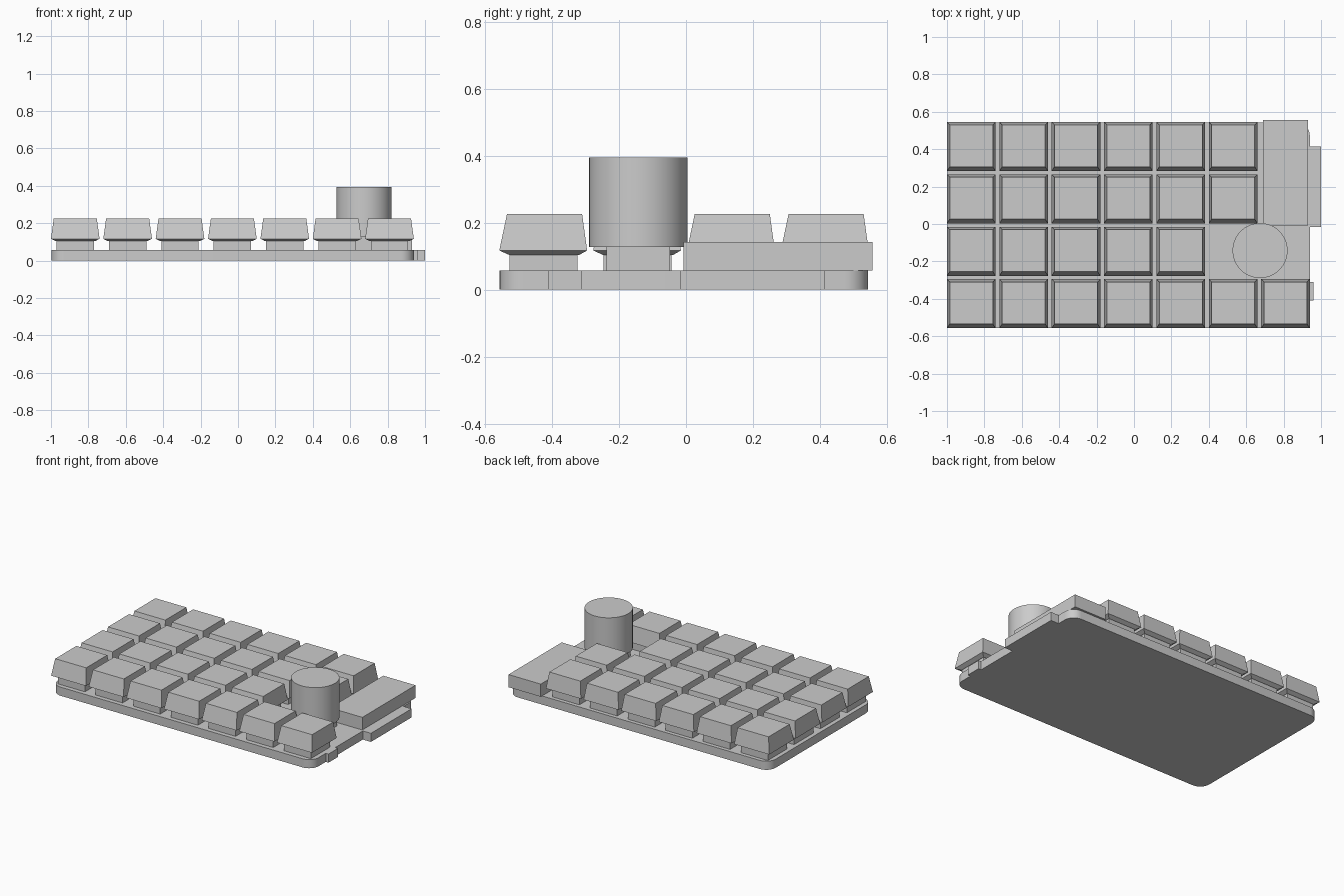
import bpy
import bmesh
import math

cube = bpy.data.objects.get("Cube")
if cube:
    bpy.data.objects.remove(cube, do_unlink=True)

grey = bpy.data.materials.new("plain_grey")
grey.use_nodes = True
GREY = (0.6, 0.6, 0.6, 1)
grey.diffuse_color = GREY
grey.node_tree.nodes["Principled BSDF"].inputs["Base Color"].default_value = GREY


def finish(name, bm):
    bmesh.ops.recalc_face_normals(bm, faces=bm.faces)
    mesh = bpy.data.meshes.new(name)
    bm.to_mesh(mesh)
    bm.free()
    mesh.materials.append(grey)
    obj = bpy.data.objects.new(name, mesh)
    bpy.context.collection.objects.link(obj)
    return obj


def smooth(obj):
    bpy.ops.object.select_all(action='DESELECT')
    obj.select_set(True)
    bpy.context.view_layer.objects.active = obj
    bpy.ops.object.shade_smooth_by_angle(angle=math.radians(30))


def loft(name, sections):
    """Solid through stacked rectangles given as (x0, x1, y0, y1, z)."""
    bm = bmesh.new()
    rings = [[bm.verts.new(p) for p in
              ((x0, y0, z), (x1, y0, z), (x1, y1, z), (x0, y1, z))]
             for x0, x1, y0, y1, z in sections]
    for low, high in zip(rings, rings[1:]):
        for i in range(4):
            j = (i + 1) % 4
            bm.faces.new((low[i], low[j], high[j], high[i]))
    bm.faces.new(rings[0][::-1])
    bm.faces.new(rings[-1])
    return finish(name, bm)


def box(name, x0, x1, y0, y1, z0, z1):
    return loft(name, [(x0, x1, y0, y1, z0), (x0, x1, y0, y1, z1)])


BOARD_Z = 0.058
PITCH = 0.28

# Base plate with rounded corners
bm = bmesh.new()
outline = []
x0, x1, y0, y1, r = -0.998, 0.94, -0.556, 0.543, 0.07
for n, (cx, cy) in enumerate(((x1 - r, y1 - r), (x0 + r, y1 - r),
                              (x0 + r, y0 + r), (x1 - r, y0 + r))):
    for k in range(9):
        a = math.pi / 2 * (n + k / 8)
        outline.append(bm.verts.new((cx + r * math.cos(a), cy + r * math.sin(a), 0)))
base = bm.faces.new(outline)
top = bmesh.ops.extrude_face_region(bm, geom=[base])
bmesh.ops.translate(bm, vec=(0, 0, BOARD_Z),
                    verts=[g for g in top["geom"] if isinstance(g, bmesh.types.BMVert)])
smooth(finish("base_plate", bm))

# Tabs on the plate's left edge
box("edge_tab_large", 0.9, 1.0, -0.017, 0.415, 0, BOARD_Z)
box("edge_tab_small", 0.9, 0.96, -0.41, -0.31, 0, BOARD_Z)

# Raised controller housing
box("controller_housing", 0.69, 0.93, -0.008, 0.557, BOARD_Z, 0.143)

# Keys: switch body, flared underside and tapered cap, front row first
for row, count in enumerate((7, 5, 6, 6)):
    y = -0.423 + PITCH * row
    for col in range(count):
        x = -0.87 + PITCH * col
        tag = f"{row + 1}_{col + 1}"
        box("switch_" + tag, x - 0.1, x + 0.1, y - 0.103, y + 0.1, BOARD_Z, 0.106)
        loft("keycap_" + tag, [
            (x - 0.105, x + 0.105, y - 0.105, y + 0.105, 0.104),
            (x - 0.13, x + 0.13, y - 0.134, y + 0.128, 0.117),
            (x - 0.115, x + 0.115, y - 0.111, y + 0.113, 0.226)])

# Rotary encoder: square body and round knob
KX, KY = 0.674, -0.142
box("encoder_body", KX - 0.095, KX + 0.095, KY - 0.095, KY + 0.095, BOARD_Z, 0.13)
bm = bmesh.new()
bmesh.ops.create_cone(bm, cap_ends=True, segments=64, radius1=0.147, radius2=0.147,
                      depth=0.266)
bmesh.ops.translate(bm, verts=bm.verts, vec=(KX, KY, 0.261))
smooth(finish("encoder_knob", bm))
